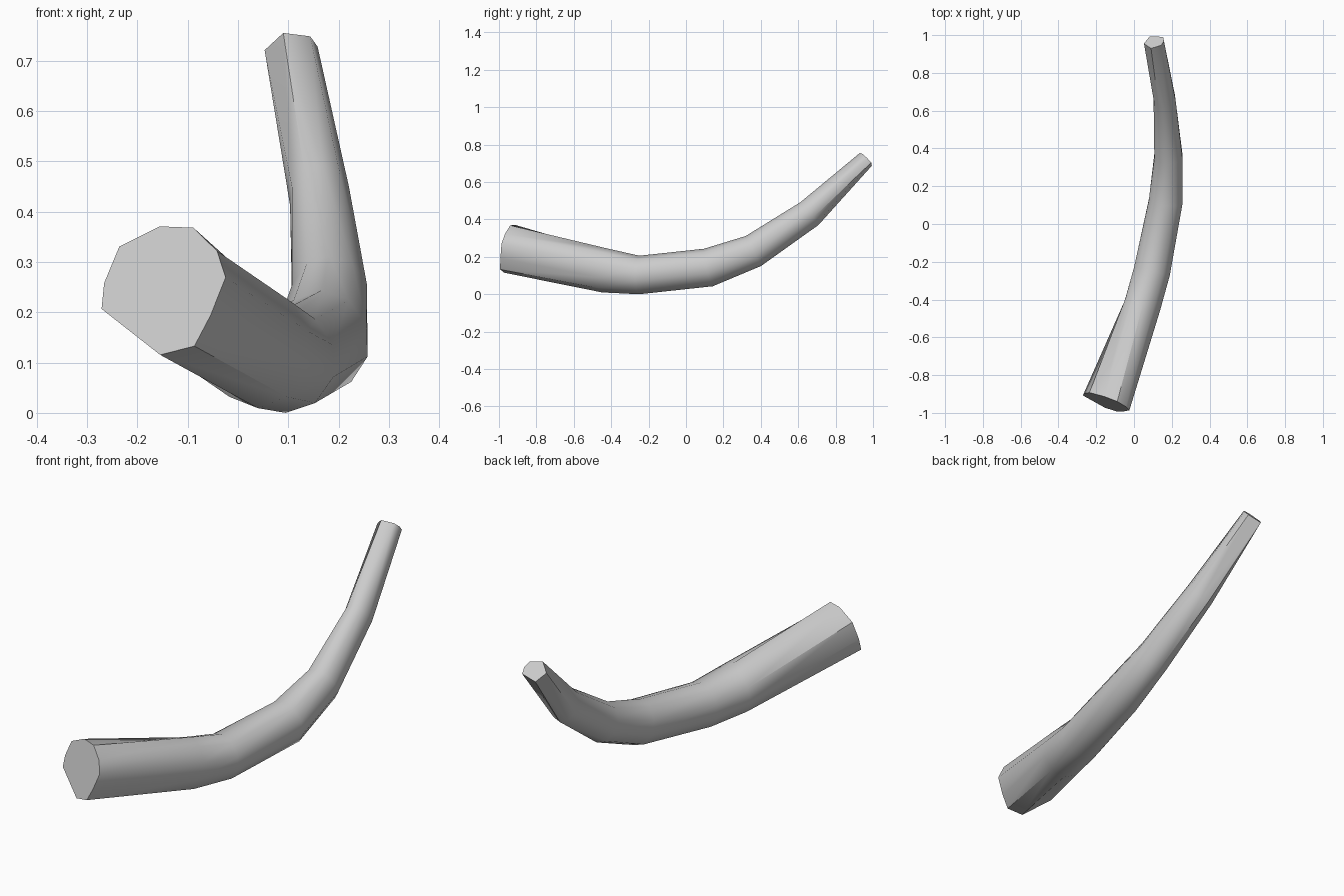
import bpy, bmesh, math
from mathutils import Vector

if "Cube" in bpy.data.objects:
    bpy.data.objects.remove(bpy.data.objects["Cube"])

# Stations along the branch: centre x, y, z, half width, half height
stations = [
    (-0.15, -0.945, 0.242, 0.132, 0.128),
    (0.045, -0.43, 0.125, 0.102, 0.118),
    (0.095, -0.25, 0.102, 0.102, 0.103),
    (0.168, 0.12, 0.142, 0.094, 0.103),
    (0.182, 0.36, 0.230, 0.078, 0.090),
    (0.162, 0.66, 0.430, 0.060, 0.078),
    (0.105, 0.965, 0.720, 0.053, 0.047),
]
N = 10
# Uneven thick cut end, and a rounder section for the rest
cut_end = [(.80, -.40), (1, .21), (.83, .63), (.42, 1), (-.12, 1.02),
           (-.75, .70), (-.95, .12), (-.96, -.29), (.04, -1.02), (.58, -.88)]
round_section = [(math.cos(a), math.sin(a)) for a in
                 (math.radians(-18 + 36 * i) for i in range(N))]
# Six-sided thin tip (repeated corners are merged)
tip = [(1, -.5), (1, .2), (.65, .8), (.65, .8), (-.4, 1),
       (-.4, 1), (-1, 0), (-1, 0), (-.3, -1), (-.3, -1)]

pts = [Vector(s[:3]) for s in stations]
bm = bmesh.new()
rings = []
for i, (p, s) in enumerate(zip(pts, stations)):
    before = (p - pts[i - 1]).normalized() if i else Vector()
    after = (pts[i + 1] - p).normalized() if i < len(pts) - 1 else Vector()
    t = (before + after).normalized()
    side = t.cross(Vector((0, 0, 1))).normalized()
    up = side.cross(t)
    section = cut_end if i == 0 else tip if i == len(pts) - 1 else round_section
    rings.append([bm.verts.new(p + side * u * s[3] + up * v * s[4]) for u, v in section])

# Bark surface and the two cut ends
for a, b in zip(rings, rings[1:]):
    for j in range(N):
        k = (j + 1) % N
        bm.faces.new((a[j], a[k], b[k], b[j]))
bm.faces.new(rings[0][::-1])
bm.faces.new(rings[-1])
bmesh.ops.remove_doubles(bm, verts=bm.verts[:], dist=0.001)
bmesh.ops.recalc_face_normals(bm, faces=bm.faces[:])

# Stand on the ground
low = min(v.co.z for v in bm.verts)
for v in bm.verts:
    v.co.z -= low

mesh = bpy.data.meshes.new("branch")
bm.to_mesh(mesh)
bm.free()
branch = bpy.data.objects.new("branch", mesh)
bpy.context.collection.objects.link(branch)
bpy.context.view_layer.objects.active = branch
branch.select_set(True)
bpy.ops.object.shade_smooth_by_angle(angle=math.radians(40))
